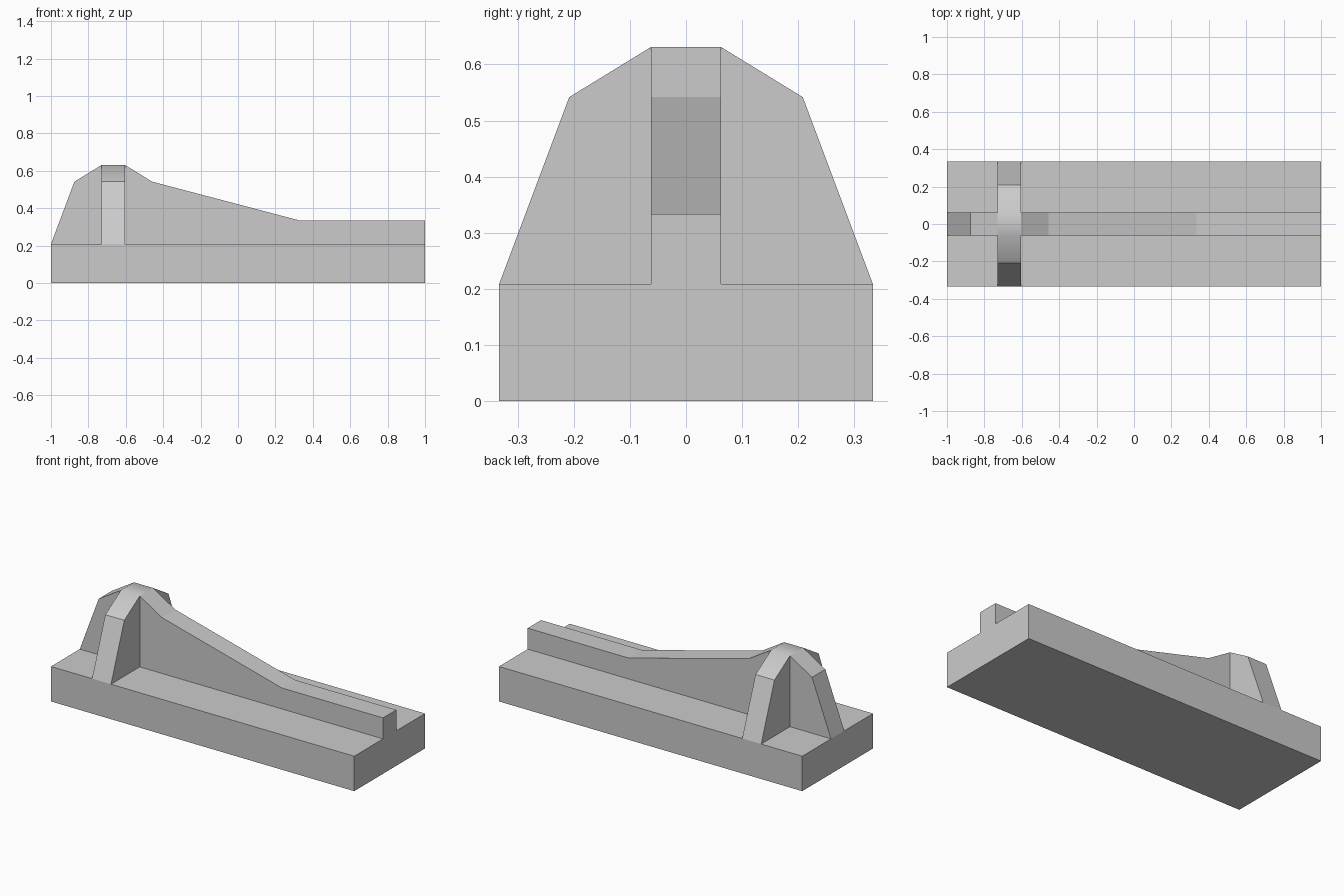
import bpy, bmesh
from mathutils import Vector

if "Cube" in bpy.data.objects:
    bpy.data.objects.remove(bpy.data.objects["Cube"])


def prism(name, profile, axis, lo, hi):
    """Extrude a 2D (horizontal, z) profile along axis 0 (x) or 1 (y)."""
    bm = bmesh.new()
    verts = [bm.verts.new((lo, a, z) if axis == 0 else (a, lo, z)) for a, z in profile]
    face = bm.faces.new(verts)
    new = bmesh.ops.extrude_face_region(bm, geom=[face])["geom"]
    step = Vector((hi - lo, 0, 0) if axis == 0 else (0, hi - lo, 0))
    bmesh.ops.translate(bm, vec=step, verts=[v for v in new if isinstance(v, bmesh.types.BMVert)])
    bmesh.ops.recalc_face_normals(bm, faces=bm.faces)
    mesh = bpy.data.meshes.new(name)
    bm.to_mesh(mesh)
    bm.free()
    obj = bpy.data.objects.new(name, mesh)
    bpy.context.collection.objects.link(obj)
    return obj


W, H, T = 0.3333, 0.2083, 0.0625      # half width, slab height, half rib thickness
SHOULDER, PEAK = 0.5417, 0.631
CX = -0.6667                          # crossing point of the two ribs

# Rectangular base slab
base = prism("ribbed_base", [(-W, 0), (W, 0), (W, H), (-W, H)], 0, -1, 1)

# Lengthwise rib: hump that slopes down into a low rail
long_rib = prism("long_rib", [
    (-1, 0), (-1, H), (-0.875, SHOULDER), (CX - T, PEAK), (CX + T, PEAK),
    (-0.4583, SHOULDER), (0.3333, 0.3333), (1, 0.3333), (1, 0)], 1, -T, T)

# Crosswise rib: symmetric arch
half = [(W, 0), (W, H), (0.2083, SHOULDER), (T, PEAK)]
cross_rib = prism("cross_rib", half + [(-y, z) for y, z in reversed(half)],
                  0, CX - T, CX + T)

# Fuse the ribs into the base
bpy.context.view_layer.objects.active = base
for rib in (long_rib, cross_rib):
    mod = base.modifiers.new("fuse", "BOOLEAN")
    mod.operation, mod.solver, mod.object = "UNION", "EXACT", rib
    bpy.ops.object.modifier_apply(modifier=mod.name)
    bpy.data.objects.remove(rib)

# Merge coplanar faces, then smooth only the crown of the arch
bm = bmesh.new()
bm.from_mesh(base.data)
bmesh.ops.remove_doubles(bm, verts=bm.verts, dist=1e-4)
bmesh.ops.dissolve_limit(bm, angle_limit=0.01, verts=bm.verts, edges=bm.edges)
bm.normal_update()
for f in bm.faces:
    f.smooth = (abs(f.normal.x) < 0.01 and f.normal.z > 0.6
                and f.calc_center_median().z > SHOULDER)
bm.to_mesh(base.data)
bm.free()
